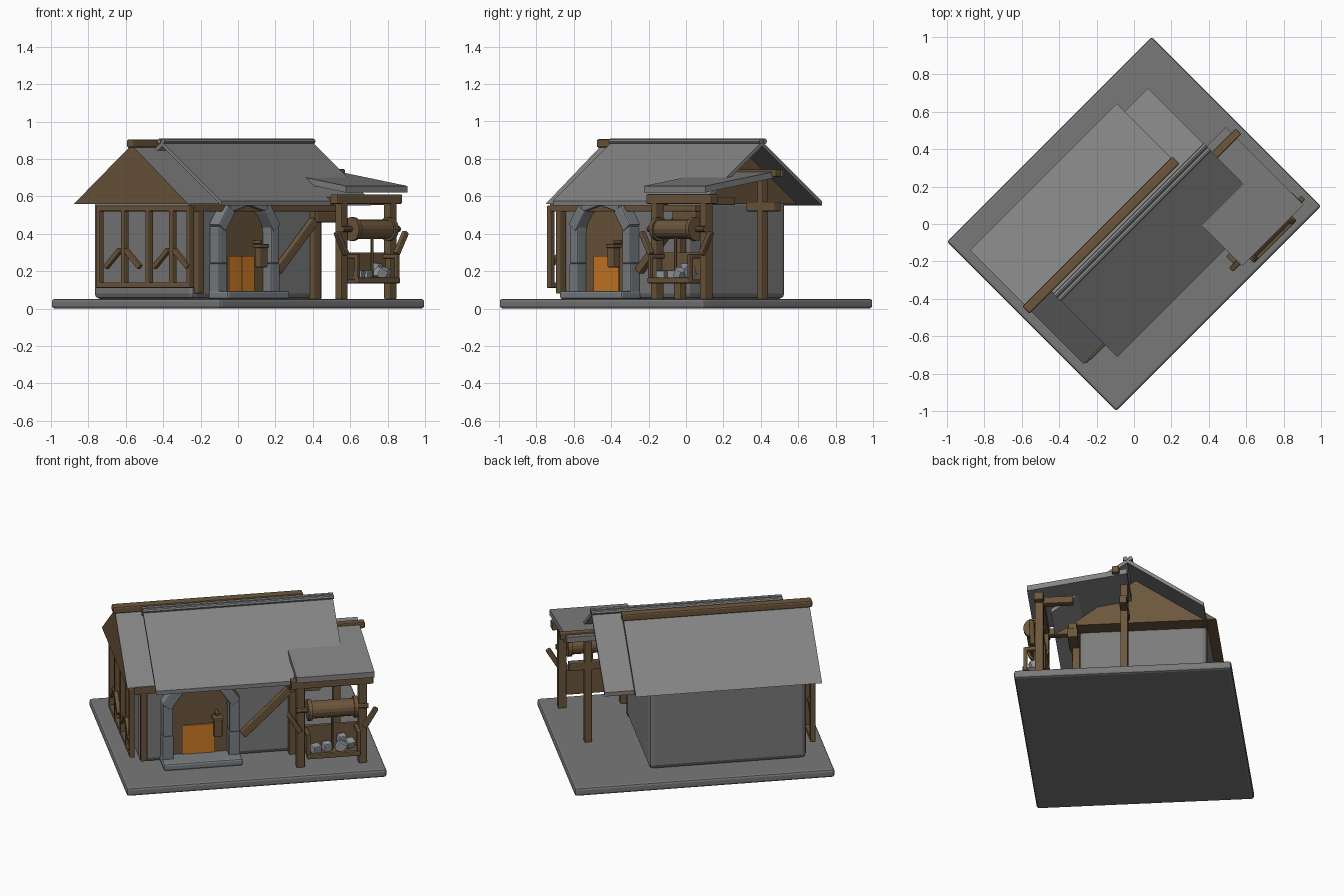
import bpy, bmesh, math, random
from mathutils import Vector, Matrix

if "Cube" in bpy.data.objects:
    bpy.data.objects.remove(bpy.data.objects["Cube"])

random.seed(4)
TURN = Matrix.Rotation(math.radians(45), 4, 'Z')   # whole building sits diagonally


def material(name, r, g, b):
    m = bpy.data.materials.new(name)
    m.diffuse_color = (r, g, b, 1)
    m.use_nodes = True
    m.node_tree.nodes["Principled BSDF"].inputs["Base Color"].default_value = m.diffuse_color
    return m


WOOD = material("brown wood", 0.15, 0.094, 0.046)
SLATE = material("slate grey", 0.23, 0.23, 0.23)
GROUND = material("paving grey", 0.19, 0.19, 0.19)
WALL = material("wall grey", 0.20, 0.20, 0.20)
STONE = material("cool stone grey", 0.20, 0.22, 0.235)
RUBBLE = material("light stone grey", 0.30, 0.32, 0.34)
GLOW = material("orange", 0.62, 0.20, 0.02)


def finish(name, bm, mats, bevel=0.0):
    bmesh.ops.recalc_face_normals(bm, faces=bm.faces)
    me = bpy.data.meshes.new(name)
    bm.to_mesh(me)
    bm.free()
    me.transform(TURN)
    for m in mats:
        me.materials.append(m)
    ob = bpy.data.objects.new(name, me)
    bpy.context.collection.objects.link(ob)
    if bevel:
        mod = ob.modifiers.new("bevel", 'BEVEL')
        mod.width, mod.segments = bevel, 2
    return ob


def box(name, lo, hi, mat, bevel=0.0):
    lo, hi = Vector(lo), Vector(hi)
    bm = bmesh.new()
    bmesh.ops.create_cube(bm, size=1, matrix=Matrix.Translation((lo + hi) / 2)
                          @ Matrix.Diagonal((*(hi - lo), 1)))
    return finish(name, bm, [mat], bevel)


def axis_matrix(a, b, up=(0, 1, 0)):
    """Frame whose z runs from a to b, centred between them."""
    a, b = Vector(a), Vector(b)
    z = (b - a).normalized()
    x = Vector(up).cross(z).normalized()
    rot = Matrix((x, z.cross(x), z)).transposed().to_4x4()
    return Matrix.Translation((a + b) / 2) @ rot, (b - a).length


def beam(name, a, b, w, d, mat=WOOD, bevel=0.006):
    up = (0, 1, 0) if abs((Vector(b) - Vector(a)).normalized().y) < 0.9 else (0, 0, 1)
    m, length = axis_matrix(a, b, up)
    bm = bmesh.new()
    bmesh.ops.create_cube(bm, size=1, matrix=m @ Matrix.Diagonal((w, d, length, 1)))
    return finish(name, bm, [mat], bevel)


def rod(name, a, b, r, mat=WOOD, sides=16):
    m, length = axis_matrix(a, b)
    bm = bmesh.new()
    bmesh.ops.create_cone(bm, cap_ends=True, segments=sides, radius1=r, radius2=r,
                          depth=length, matrix=m)
    return finish(name, bm, [mat])


def prism(name, profile, axis, start, end, mats, rule=None):
    """Extrude a flat profile along local x (profile y,z) or y (profile x,z)."""
    bm = bmesh.new()
    point = (lambda p, t: (t, p[0], p[1])) if axis == 'x' else (lambda p, t: (p[0], t, p[1]))
    face = bm.faces.new([bm.verts.new(point(p, start)) for p in profile])
    ext = bmesh.ops.extrude_face_region(bm, geom=[face])
    move = point((0, 0), end - start)
    bmesh.ops.translate(bm, vec=move, verts=[g for g in ext['geom'] if isinstance(g, bmesh.types.BMVert)])
    bmesh.ops.recalc_face_normals(bm, faces=bm.faces)
    if rule:
        for f in bm.faces:
            f.normal_update()
            f.material_index = rule(f.normal)
    return finish(name, bm, mats)


# Base and walls
box("base_slab", (-0.775, -0.64, 0), (0.775, 0.64, 0.052), GROUND, 0.014)
box("house_wall", (-0.64, -0.30, 0.05), (0.30, 0.46, 0.58), WALL, 0.03)

# Main gable: slate slopes, wooden ends and underside
prism("main_gable_roof", [(-0.34, 0.56), (0.52, 0.56), (0.085, 0.875)], 'x', -0.72, 0.39,
      [WOOD, SLATE], lambda n: 1 if n.z > 0.3 else 0)
box("main_ridge_beam", (-0.735, 0.055, 0.86), (0.40, 0.11, 0.905), WOOD, 0.01)

# Upper roof: two thin slabs and ridge caps
prism("front_roof_slab", [(0.02, 0.90), (-0.44, 0.575), (-0.44, 0.55), (0.02, 0.875)],
      'x', -0.566, 0.566, [SLATE])
prism("back_roof_slab", [(0.0, 0.90), (0.46, 0.575), (0.46, 0.55), (0.0, 0.875)],
      'x', -0.566, 0.566, [SLATE])
for v in (-0.002, 0.028):
    rod("ridge_cap", (-0.57, v, 0.894), (0.57, v, 0.894), 0.014, SLATE, 8)

# Lean-to roof over the hoist
prism("lean_to_roof", [(-0.568, 0.655), (0.02, 0.742), (0.02, 0.708), (-0.568, 0.62)],
      'x', 0.25, 0.714, [SLATE])
beam("lean_to_ridge_beam", (0.30, -0.045, 0.725), (0.745, -0.045, 0.725), 0.042, 0.042)
beam("lean_to_back_post", (0.585, -0.005, 0.05), (0.585, -0.005, 0.70), 0.045, 0.045)
beam("back_post_crossbeam", (0.48, -0.005, 0.545), (0.70, -0.005, 0.545), 0.05, 0.045)

# Framed timber on the left gable wall
FX = -0.692
for z in (0.125, 0.535):
    beam("frame_rail", (FX, -0.345, z), (FX, 0.37, z), 0.03, 0.03)
posts = (-0.33, -0.20, -0.02, 0.165, 0.355)
for v in posts:
    beam("frame_post", (FX, v, 0.11), (FX, v, 0.55), 0.032, 0.032)
for peak in (-0.20, 0.165):
    for s in (-1, 1):
        beam("frame_brace", (FX - 0.012, peak + s * 0.02, 0.315),
             (FX - 0.012, peak + s * 0.13, 0.22), 0.026, 0.03)
beam("corner_post", (-0.62, -0.325, 0.08), (-0.62, -0.325, 0.56), 0.04, 0.04)

# Front eave timber
beam("front_eave_beam", (-0.68, -0.325, 0.54), (0.42, -0.325, 0.54), 0.045, 0.05)
beam("eave_beam_end", (0.25, -0.325, 0.49), (0.43, -0.325, 0.49), 0.06, 0.06)
beam("front_wall_brace", (-0.03, -0.325, 0.20), (0.25, -0.325, 0.47), 0.045, 0.04)
beam("front_wall_post", (0.27, -0.315, 0.05), (0.27, -0.315, 0.56), 0.05, 0.045)

# Doorway: arched door, glowing opening, stone surround
DX = -0.283
arch = [(DX - 0.165, 0.06), (DX + 0.165, 0.06)]
arch += [(DX + 0.165 * math.cos(math.pi * i / 12), 0.39 + 0.16 * math.sin(math.pi * i / 12))
         for i in range(13)]
prism("door_panel", arch, 'y', -0.308, -0.298, [WOOD])
for i in (0, 1):
    box("glowing_panel", (DX - 0.10 + i * 0.096, -0.316, 0.095),
        (DX - 0.006 + i * 0.096, -0.307, 0.28), GLOW)
box("door_step", (DX - 0.235, -0.44, 0.05), (DX + 0.235, -0.29, 0.095), STONE, 0.012)
for s in (-1, 1):
    for z0, z1, w in ((0.06, 0.24, 0.034), (0.24, 0.44, 0.031)):
        box("door_pillar_stone", (DX + s * 0.198 - w, -0.37, z0),
            (DX + s * 0.198 + w, -0.295, z1), STONE, 0.008)
    beam("arch_stone", (DX + s * 0.208, -0.333, 0.43), (DX + s * 0.135, -0.333, 0.535),
         0.065, 0.085, STONE, 0.008)
    beam("arch_top_stone", (DX + s * 0.14, -0.333, 0.535), (DX, -0.333, 0.572),
         0.04, 0.075, STONE, 0.006)

# Lantern beside the door
LU, LV = -0.185, -0.36
box("lantern_body", (LU - 0.025, LV - 0.025, 0.22), (LU + 0.025, LV + 0.025, 0.335), WOOD, 0.006)
box("lantern_cap", (LU - 0.031, LV - 0.031, 0.325), (LU + 0.031, LV + 0.031, 0.345), WOOD, 0.005)
beam("lantern_bracket", (LU, LV, 0.355), (LU, -0.30, 0.355), 0.02, 0.02)

# Hoist frame
HU, HV = 0.467, -0.50
beam("hoist_top_beam", (0.225, HV, 0.585), (0.715, HV, 0.585), 0.052, 0.055)
for s in (-1, 1):
    u = HU + s * 0.185
    beam("hoist_post", (u, HV, 0.05), (u, HV, 0.60), 0.05, 0.05)
    beam("hoist_side_beam", (u, HV, 0.575), (u, -0.30, 0.575), 0.045, 0.045)
    beam("hoist_strut", (HU + s * 0.19, HV - 0.04, 0.29),
         (HU + s * 0.262, HV - 0.04, 0.41), 0.03, 0.03)
    rod("drum_flange", (HU + s * 0.125, HV - 0.035, 0.425), (HU + s * 0.15, HV - 0.035, 0.425), 0.064)
rod("hoist_drum", (HU - 0.13, HV - 0.035, 0.425), (HU + 0.13, HV - 0.035, 0.425), 0.052)
rod("drum_axle", (HU - 0.215, HV - 0.035, 0.425), (HU + 0.215, HV - 0.035, 0.425), 0.016, sides=8)
rod("hoist_rope", (HU, HV - 0.045, 0.17), (HU, HV - 0.045, 0.40), 0.008, sides=6)

# Stone tray under the drum
box("tray_back_board", (HU - 0.165, HV + 0.01, 0.14), (HU + 0.165, HV + 0.035, 0.30), WOOD, 0.005)
box("tray_floor", (HU - 0.155, HV - 0.09, 0.135), (HU + 0.155, HV + 0.02, 0.155), WOOD, 0.004)
beam("tray_front_rail", (HU - 0.16, HV - 0.09, 0.15), (HU + 0.16, HV - 0.09, 0.15), 0.03, 0.025)
for s in (-1, 1):
    beam("tray_side_post", (HU + s * 0.15, HV - 0.085, 0.14), (HU + s * 0.15, HV - 0.085, 0.29), 0.024, 0.024)
    beam("tray_side_rail", (HU + s * 0.15, HV - 0.09, 0.28), (HU + s * 0.15, HV + 0.02, 0.28), 0.024, 0.024)

# Rough stones
for u, v, z in ((-0.10, -0.05, 0.18), (-0.03, -0.03, 0.18), (0.05, -0.055, 0.185),
                (0.105, -0.04, 0.195), (0.06, -0.02, 0.22)):
    spin = Matrix.Rotation(random.uniform(0, 1.5), 4, 'Z') @ Matrix.Rotation(random.uniform(0, 0.7), 4, 'X')
    bm = bmesh.new()
    bmesh.ops.create_cube(bm, size=random.uniform(0.045, 0.06),
                          matrix=Matrix.Translation((HU + u, HV + v, z)) @ spin)
    finish("rough_stone", bm, [RUBBLE], 0.006)
